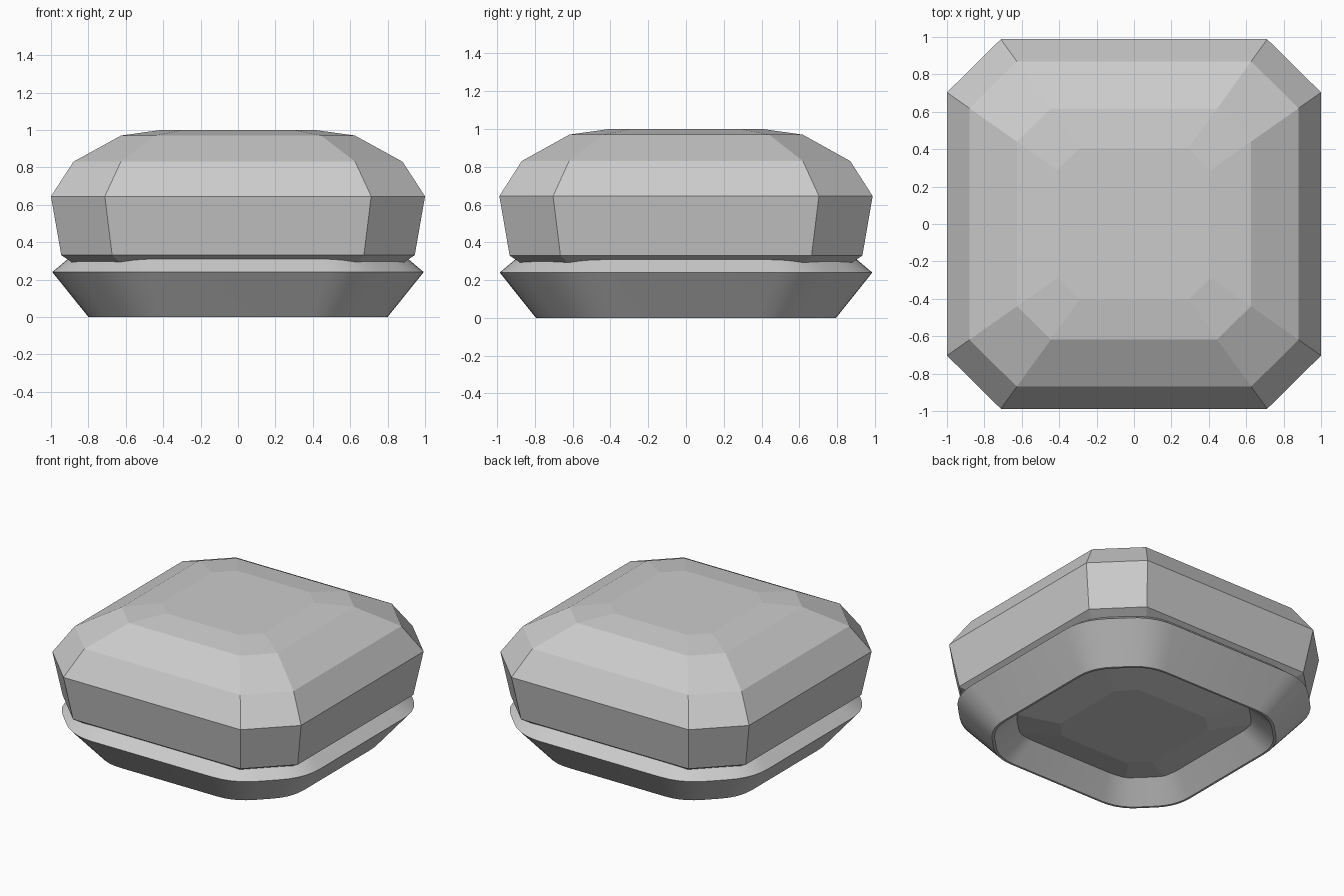
import bpy, bmesh
from mathutils import Vector

if "Cube" in bpy.data.objects:
    bpy.data.objects.remove(bpy.data.objects["Cube"])


def octagon(s, ratio, ys):
    # Square with cut corners: half width s, flat half length s * ratio
    c = s * ratio
    pts = [(s, -c), (s, c), (c, s), (-c, s), (-s, c), (-s, -c), (-c, -s), (c, -s)]
    return [Vector((x, y * ys)) for x, y in pts]


def rounded(pts, cut, segs):
    # Replace each corner with a small quadratic curve
    out = []
    n = len(pts)
    for i, p in enumerate(pts):
        a = p + (pts[i - 1] - p).normalized() * cut
        b = p + (pts[(i + 1) % n] - p).normalized() * cut
        for k in range(segs + 1):
            t = k / segs
            out.append(a * (1 - t) ** 2 + p * 2 * t * (1 - t) + b * t * t)
    return out


def loft(name, loops, capped):
    # Bridge stacked outlines; cap both ends or close the section on itself
    bm = bmesh.new()
    rings = [[bm.verts.new((p.x, p.y, z)) for p in pts] for pts, z in loops]
    n = len(rings[0])
    for j in range(len(rings) - (1 if capped else 0)):
        lo, hi = rings[j], rings[(j + 1) % len(rings)]
        for i in range(n):
            k = (i + 1) % n
            bm.faces.new((lo[i], lo[k], hi[k], hi[i]))
    if capped:
        bm.faces.new(rings[0][::-1])
        bm.faces.new(rings[-1])
    bmesh.ops.recalc_face_normals(bm, faces=bm.faces[:])
    me = bpy.data.meshes.new(name)
    bm.to_mesh(me)
    bm.free()
    ob = bpy.data.objects.new(name, me)
    bpy.context.collection.objects.link(ob)
    return ob


# Faceted gem: pavilion, girdle and crown as (half width, height)
gem_profile = [(0.40, 0.08), (0.67, 0.145), (0.90, 0.30), (0.945, 0.33),
               (1.0, 0.645), (0.88, 0.83), (0.625, 0.97), (0.41, 1.0)]
loft("gem", [(octagon(s, 0.712, 0.988), z) for s, z in gem_profile], True)

# Bezel band under the gem: closed cross-section swept round a soft octagon
band_profile = [(0.80, 0.0), (0.993, 0.24), (0.91, 0.31), (0.655, 0.142), (0.785, 0.0)]
band = loft("bezel_band",
            [(rounded(octagon(s, 0.655, 0.993), 0.17 * s, 5), z) for s, z in band_profile],
            False)
bpy.context.view_layer.objects.active = band
band.select_set(True)
bpy.ops.object.shade_smooth_by_angle(angle=0.6)
